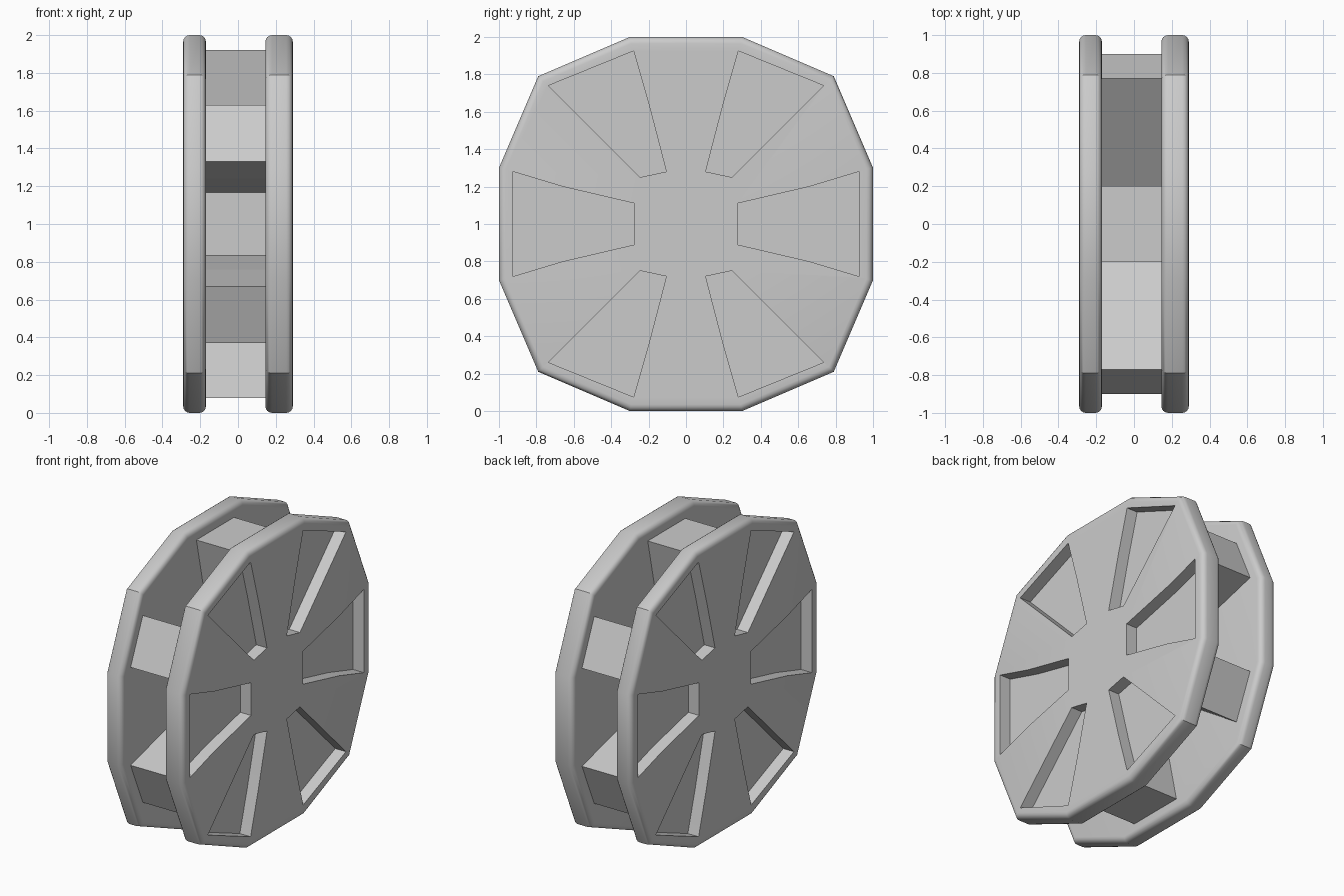
import bpy, bmesh, math

if "Cube" in bpy.data.objects:
    bpy.data.objects.remove(bpy.data.objects["Cube"])


def prism(bm, pts, x0, x1):
    """Extrude a (y, z) outline, measured from the wheel centre, from x0 to x1."""
    lo = [bm.verts.new((x0, y, z + 1)) for y, z in pts]
    hi = [bm.verts.new((x1, y, z + 1)) for y, z in pts]
    caps = [bm.faces.new(lo), bm.faces.new(hi)]
    n = len(pts)
    for i in range(n):
        bm.faces.new((lo[i], lo[(i + 1) % n], hi[(i + 1) % n], hi[i]))
    return caps


def to_object(bm, name):
    bmesh.ops.recalc_face_normals(bm, faces=bm.faces[:])
    me = bpy.data.meshes.new(name)
    bm.to_mesh(me)
    bm.free()
    ob = bpy.data.objects.new(name, me)
    bpy.context.collection.objects.link(ob)
    return ob


def mirrored(pts, signs):
    return [[(y * sy, z * sz) for y, z in pts] for sy, sz in signs]


FOUR = [(1, 1), (-1, 1), (1, -1), (-1, -1)]

# Twelve-sided rim outline, built from one quarter
quarter = [(1, 0.3), (0.79, 0.79), (0.3, 1)]
rim = []
for k in range(4):
    c, s = round(math.cos(k * math.pi / 2)), round(math.sin(k * math.pi / 2))
    rim += [(y * c - z * s, y * s + z * c) for y, z in quarter]

# Six wedge pockets
side = [(0.275, 0.11), (0.66, 0.2), (0.925, 0.28)]
side += [(y, -z) for y, z in reversed(side)]
diag = [(0.105, 0.28), (0.2, 0.645), (0.28, 0.925), (0.735, 0.74), (0.245, 0.25)]
pockets = mirrored(side, [(1, 1), (-1, 1)]) + mirrored(diag, FOUR)

# Side plates: rounded rim, pockets sunk into the outer face
for name, x0, x1, p0, p1 in (("right_plate", 0.145, 0.29, 0.21, 0.4),
                             ("left_plate", -0.29, -0.17, -0.4, -0.21)):
    bm = bmesh.new()
    caps = prism(bm, rim, x0, x1)
    bmesh.ops.bevel(bm, geom=[e for f in caps for e in f.edges], offset=0.035,
                    segments=4, profile=0.5, affect='EDGES')
    plate = to_object(bm, name)
    bm = bmesh.new()
    for p in pockets:
        prism(bm, p, p0, p1)
    cutter = to_object(bm, name + "_cutter")
    cutter.hide_render = True
    mod = plate.modifiers.new("pockets", 'BOOLEAN')
    mod.operation, mod.solver, mod.object = 'DIFFERENCE', 'EXACT', cutter
    bpy.context.view_layer.objects.active = plate
    bpy.ops.object.select_all(action='DESELECT')
    plate.select_set(True)
    bpy.ops.object.modifier_apply(modifier=mod.name)
    bpy.ops.object.shade_smooth_by_angle(angle=math.radians(24))
    bpy.data.objects.remove(cutter)

# Spokes between the plates, flaring towards the rim
upright = [(-0.09, 0.17), (0.09, 0.17), (0.13, 0.6), (0.2, 0.92), (-0.2, 0.92), (-0.13, 0.6)]
slanted = [(0.16, 0.16), (0.56, 0.24), (0.9, 0.33), (0.77, 0.63), (0.12, 0.18)]
spokes = mirrored(upright, [(1, 1), (1, -1)]) + mirrored(slanted, FOUR)
for i, p in enumerate(spokes):
    bm = bmesh.new()
    prism(bm, p, -0.18, 0.155)
    to_object(bm, f"spoke_{i + 1}")

# Central hub joining the spokes
bm = bmesh.new()
prism(bm, [(0.2, 0.17), (0.1, 0.2), (-0.1, 0.2), (-0.2, 0.17),
           (-0.2, -0.17), (-0.1, -0.2), (0.1, -0.2), (0.2, -0.17)], -0.18, 0.155)
to_object(bm, "hub")
